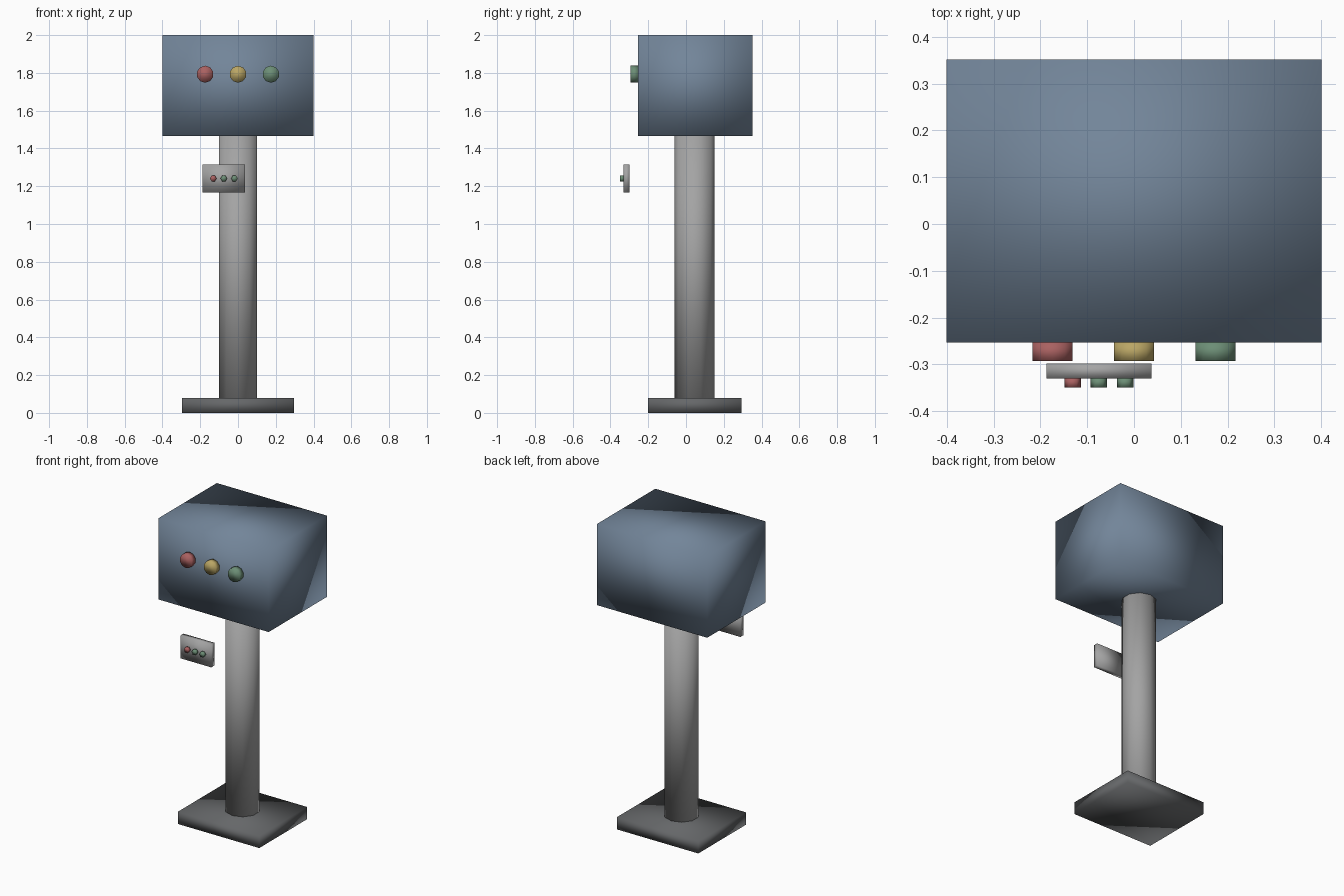
import bpy
import bmesh
from math import radians
from mathutils import Matrix, Vector

cube = bpy.data.objects.get("Cube")
if cube:
    bpy.data.objects.remove(cube, do_unlink=True)


def material(name, r, g, b):
    mat = bpy.data.materials.new(name)
    mat.use_nodes = True
    mat.diffuse_color = (r, g, b, 1)
    mat.node_tree.nodes["Principled BSDF"].inputs["Base Color"].default_value = (r, g, b, 1)
    return mat


slate_blue = material("slate_blue", 0.17, 0.235, 0.32)
steel_grey = material("steel_grey", 0.37, 0.37, 0.37)
dark_grey = material("dark_grey", 0.13, 0.135, 0.14)
red = material("red", 0.40, 0.12, 0.12)
yellow = material("yellow", 0.49, 0.38, 0.13)
green = material("green", 0.15, 0.27, 0.18)


def finish(name, bm, mat):
    """Turn a bmesh into a fully smooth-shaded object."""
    for face in bm.faces:
        face.smooth = True
    mesh = bpy.data.meshes.new(name)
    bm.to_mesh(mesh)
    bm.free()
    mesh.materials.append(mat)
    obj = bpy.data.objects.new(name, mesh)
    bpy.context.collection.objects.link(obj)
    return obj


def box(name, low, high, mat):
    low, high = Vector(low), Vector(high)
    bm = bmesh.new()
    bmesh.ops.create_cube(bm, size=1, matrix=Matrix.Translation((low + high) / 2)
                          @ Matrix.Diagonal((*(high - low), 1)))
    return finish(name, bm, mat)


def cylinder(name, center, radius, depth, sides, mat, turn=Matrix()):
    bm = bmesh.new()
    bmesh.ops.create_cone(bm, cap_ends=True, segments=sides, radius1=radius,
                          radius2=radius, depth=depth,
                          matrix=Matrix.Translation(center) @ turn)
    return finish(name, bm, mat)


facing_front = Matrix.Rotation(radians(90), 4, "X")
sideways = facing_front @ Matrix.Rotation(radians(90), 4, "Z")

# Stand
box("base_plate", (-0.296, -0.202, 0), (0.296, 0.295, 0.08), dark_grey)
cylinder("pole", (0, 0.046, 0.773), 0.106, 1.386, 10, steel_grey)

# Housing with its row of signal lamps
box("housing", (-0.4, -0.253, 1.466), (0.4, 0.351, 2), slate_blue)
for name, x, mat in (("right_lamp", -0.174, red), ("middle_lamp", 0, yellow),
                     ("left_lamp", 0.174, green)):
    cylinder(name, (x, -0.273, 1.793), 0.045, 0.04, 10, mat, facing_front)

# Small control panel standing in front of the pole
box("control_panel", (-0.187, -0.33, 1.166), (0.037, -0.298, 1.316), steel_grey)
for name, x, mat in (("right_button", -0.131, red), ("middle_button", -0.075, green),
                     ("left_button", -0.019, green)):
    cylinder(name, (x, -0.339, 1.241), 0.0175, 0.02, 6, mat, sideways)
